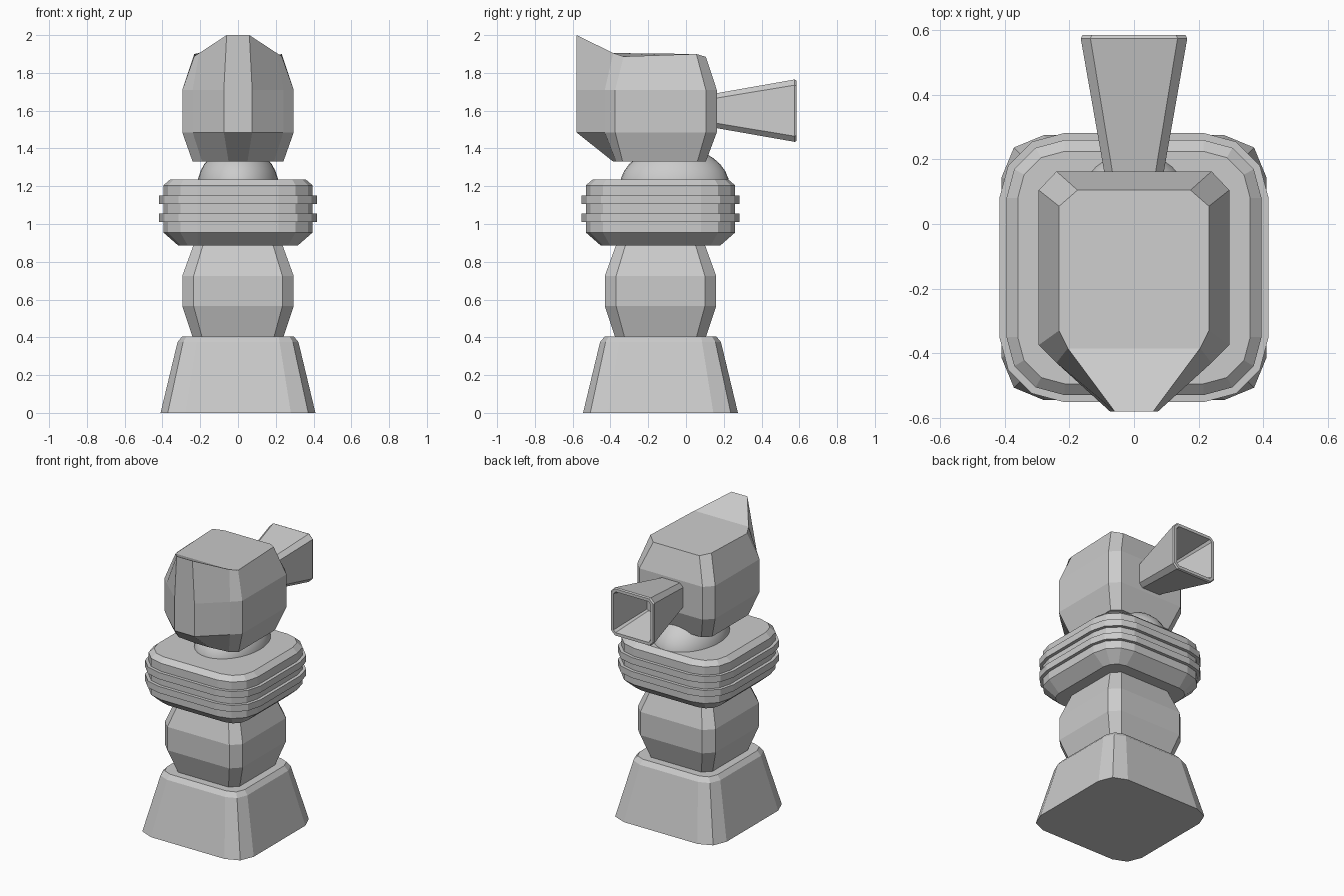
import bpy, bmesh, math

cube = bpy.data.objects.get("Cube")
if cube:
    bpy.data.objects.remove(cube, do_unlink=True)

CY = -0.135  # depth of the body axis

grey = bpy.data.materials.new("plain_grey")
grey.use_nodes = True
grey.diffuse_color = (0.6, 0.6, 0.6, 1)
grey.node_tree.nodes["Principled BSDF"].inputs["Base Color"].default_value = (0.6, 0.6, 0.6, 1)


def rounded_square(half, r, segs):
    """Square outline with each corner cut into segs straight pieces."""
    pts = []
    for corner in range(4):
        a0 = corner * math.pi / 2
        cx = math.copysign(half - r, math.cos(a0 + math.pi / 4))
        cy = math.copysign(half - r, math.sin(a0 + math.pi / 4))
        for i in range(segs + 1):
            a = a0 + i / segs * math.pi / 2
            pts.append((cx + r * math.cos(a), cy + r * math.sin(a)))
    return pts


def loft(name, loops):
    """Skin a stack of loops with equal point counts and cap both ends."""
    bm = bmesh.new()
    rings = [[bm.verts.new(p) for p in loop] for loop in loops]
    n = len(rings[0])
    for a, b in zip(rings, rings[1:]):
        for i in range(n):
            j = (i + 1) % n
            bm.faces.new((a[i], a[j], b[j], b[i]))
    bm.faces.new(rings[0][::-1])
    bm.faces.new(rings[-1])
    bmesh.ops.recalc_face_normals(bm, faces=bm.faces)
    mesh = bpy.data.meshes.new(name)
    bm.to_mesh(mesh)
    bm.free()
    mesh.materials.append(grey)
    obj = bpy.data.objects.new(name, mesh)
    bpy.context.collection.objects.link(obj)
    return obj


def stack(name, profile, segs):
    """Loft of rounded squares; profile rows are z, half width, corner radius."""
    return loft(name, [[(x, y + CY, z) for x, y in rounded_square(h, r, segs)]
                       for z, h, r in profile])


# Flared base
stack("base", [(0, 0.41, 0.13), (0.375, 0.32, 0.10), (0.405, 0.295, 0.08)], 2)

# Barrel shaped body
stack("body", [(0.40, 0.24, 0.05), (0.565, 0.295, 0.06),
               (0.725, 0.295, 0.06), (0.89, 0.235, 0.05)], 1)

# Ribbed collar
collar = [(0.885, 0.315), (0.955, 0.395)]
for z in (1.01, 1.105):
    collar += [(z, 0.395), (z, 0.417), (z + 0.045, 0.417), (z + 0.045, 0.395)]
collar += [(1.205, 0.395), (1.235, 0.36)]
stack("collar", [(z, h, h - 0.215) for z, h in collar], 3)

# Smooth oval neck
bpy.ops.mesh.primitive_uv_sphere_add(segments=32, ring_count=16, radius=1,
                                     location=(0, -0.06, 1.2))
neck = bpy.context.object
neck.name = "neck"
neck.scale = (0.215, 0.29, 0.21)
neck.data.materials.append(grey)
bpy.ops.object.shade_smooth()

# Head with a pointed front: half outlines from front tip to back, mirrored in x
middle = [(0.075, -0.58), (0.24, -0.43), (0.295, -0.375), (0.295, 0.105), (0.24, 0.163)]
chin = [(0.05, -0.385), (0.19, -0.37), (0.24, -0.335), (0.24, 0.06), (0.19, 0.105)]
crown = [(0.06, -0.58, 2.0), (0.205, -0.385, 1.905), (0.232, -0.33, 1.887),
         (0.232, 0.055, 1.9), (0.175, 0.105, 1.885)]


def mirrored(half):
    return half + [(-x, y, z) for x, y, z in reversed(half)]


levels = [[(x, y, z) for x, y in outline]
          for outline, z in ((chin, 1.33), (middle, 1.485), (middle, 1.71))]
head = loft("head", [mirrored(h) for h in levels + [crown]])

# Split the folded crown: a flat top and a ramp rising to the front tip
bm = bmesh.new()
bm.from_mesh(head.data)
top = max(bm.faces, key=lambda f: f.calc_center_median().z)
fold = sorted((v for v in top.verts if abs(v.co.y + 0.385) < 0.01), key=lambda v: v.co.x)
bmesh.utils.face_split(top, fold[0], fold[1])
bm.to_mesh(head.data)
bm.free()

# Hollow square horn at the back; rows are y, half width, corner cut
horn = [(0.12, 0.085, 0.025), (0.575, 0.165, 0.03), (0.585, 0.16, 0.03),
        (0.585, 0.14, 0.015), (0.30, 0.085, 0.01)]
loft("horn", [[(x, y, 1.60 + z) for x, z in rounded_square(h, r, 1)] for y, h, r in horn])
